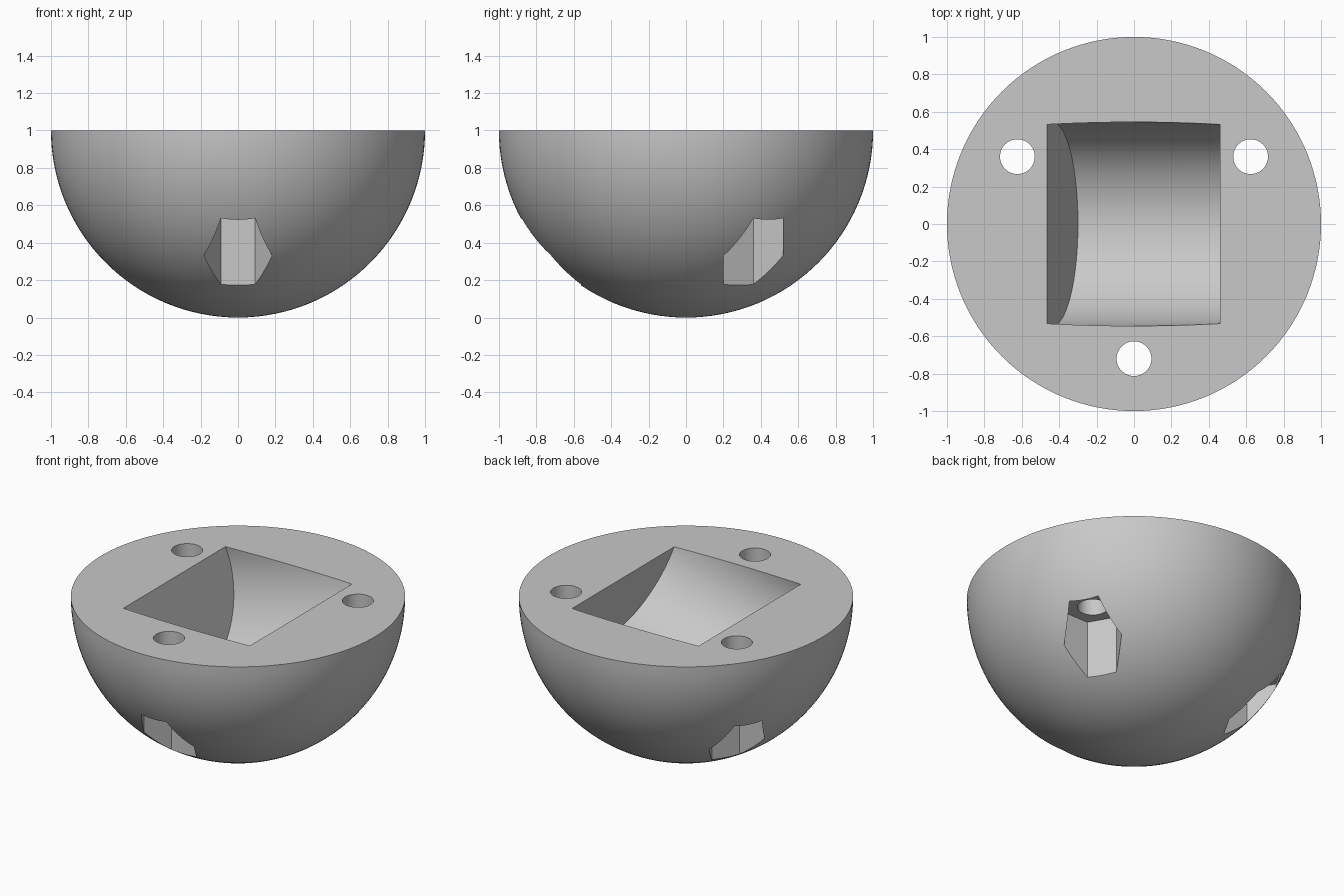
import bpy, bmesh, math
from mathutils import Vector

cube = bpy.data.objects.get("Cube")
if cube:
    bpy.data.objects.remove(cube, do_unlink=True)

# Single matte grey
grey = bpy.data.materials.new("matte_grey")
grey.use_nodes = True
colour = (0.58, 0.58, 0.58, 1)
grey.diffuse_color = colour
grey.node_tree.nodes["Principled BSDF"].inputs["Base Color"].default_value = colour

# Solid half ball, flat side up
bm = bmesh.new()
bmesh.ops.create_uvsphere(bm, u_segments=128, v_segments=64, radius=1)
rim = bmesh.ops.bisect_plane(bm, geom=bm.verts[:] + bm.edges[:] + bm.faces[:],
                             plane_co=(0, 0, 0), plane_no=(0, 0, 1),
                             dist=1e-5, clear_outer=True)
bmesh.ops.holes_fill(bm, edges=[e for e in bm.edges if e.is_boundary], sides=0)
bmesh.ops.recalc_face_normals(bm, faces=bm.faces[:])
bmesh.ops.translate(bm, verts=bm.verts[:], vec=(0, 0, 1))
mesh = bpy.data.meshes.new("half_ball_base")
bm.to_mesh(mesh)
bm.free()
base = bpy.data.objects.new("half_ball_base", mesh)
bpy.context.collection.objects.link(base)
mesh.materials.append(grey)


def cut_cylinder(name, start, end, radius, sides, roll=0.0):
    """Subtract a prism running from start to end."""
    start, end = Vector(start), Vector(end)
    axis = end - start
    bpy.ops.mesh.primitive_cylinder_add(vertices=sides, radius=radius, depth=axis.length)
    cutter = bpy.context.object
    cutter.name = name
    cutter.hide_render = True
    cutter.data.materials.append(grey)
    turn = axis.to_track_quat('Z', 'Y') if abs(axis.x) > 1e-6 else None
    if turn:
        cutter.rotation_euler = turn.to_euler()
    else:
        cutter.rotation_euler.z = roll
    cutter.location = (start + end) / 2
    mod = base.modifiers.new(name, 'BOOLEAN')
    mod.operation = 'DIFFERENCE'
    mod.solver = 'EXACT'
    mod.object = cutter
    bpy.context.view_layer.objects.active = base
    bpy.ops.object.modifier_apply(modifier=name)
    bpy.data.objects.remove(cutter, do_unlink=True)


# Tilted round-bottomed pocket
tilt = math.asin(0.25)
direction = Vector((math.cos(tilt), 0, math.sin(tilt)))
centre = Vector((0, 0, 1))
cut_cylinder("pocket", centre - direction * 0.45, centre + direction * 0.445, 0.545, 128)

# Three bolt holes with hexagonal nut recesses below
for i in range(3):
    angle = math.radians(-90 + 120 * i)
    x, y = 0.72 * math.cos(angle), 0.72 * math.sin(angle)
    cut_cylinder("nut_recess", (x, y, -0.2), (x, y, 0.557), 0.183, 6, math.radians(30))
    cut_cylinder("bolt_hole", (x, y, 0.4), (x, y, 1.2), 0.093, 48)

# Smooth curves with crisp cut edges
bpy.ops.object.select_all(action='DESELECT')
base.select_set(True)
bpy.context.view_layer.objects.active = base
bpy.ops.object.shade_smooth_by_angle(angle=math.radians(25))
